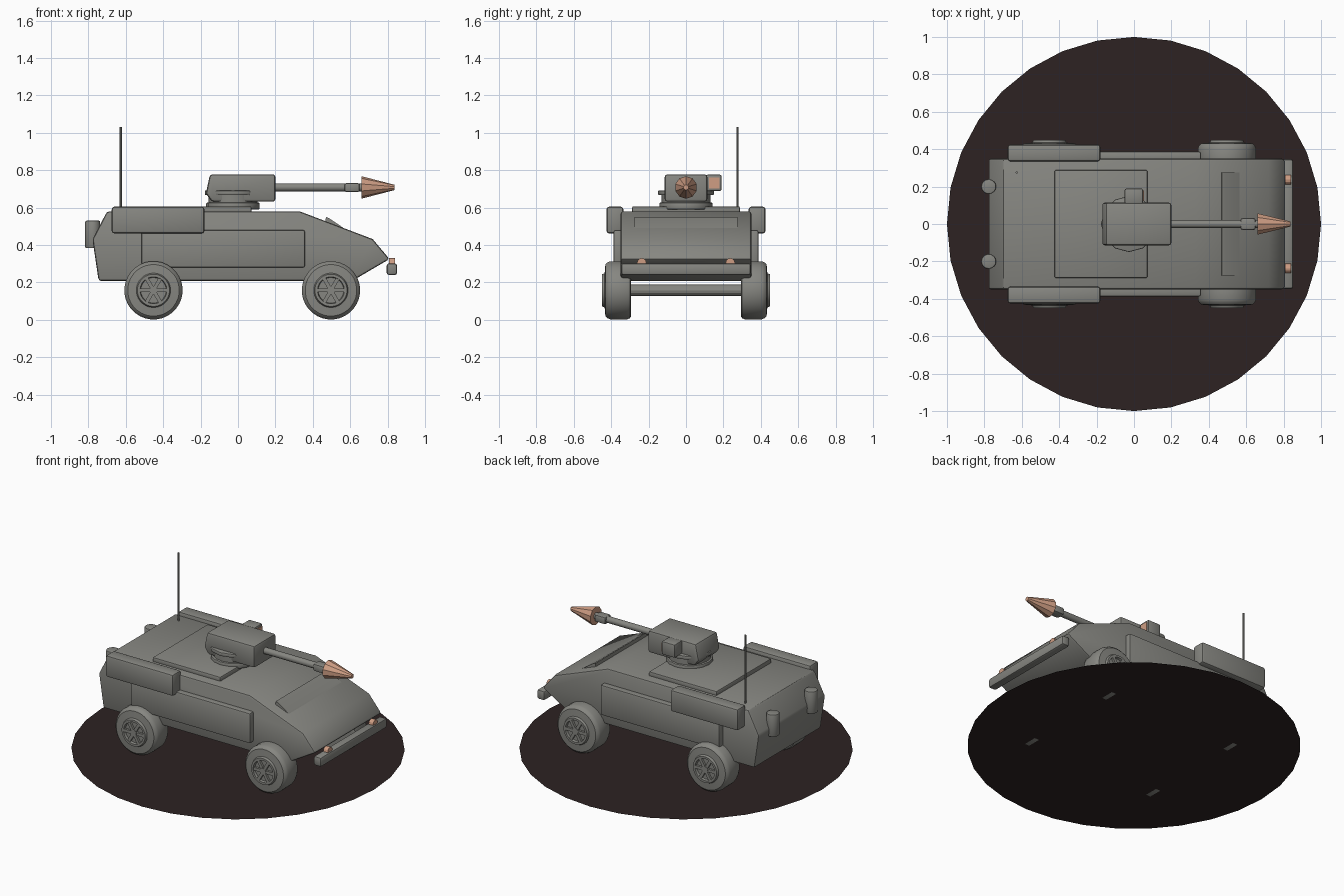
import bpy, bmesh, math
from mathutils import Matrix, Vector

if "Cube" in bpy.data.objects:
    bpy.data.objects.remove(bpy.data.objects["Cube"])


def material(name, rgb):
    m = bpy.data.materials.new(name)
    m.diffuse_color = (*rgb, 1)
    m.use_nodes = True
    m.node_tree.nodes["Principled BSDF"].inputs["Base Color"].default_value = m.diffuse_color
    return m


GREY = material("armour grey", (0.24, 0.24, 0.22))
DARK = material("ground brown", (0.026, 0.016, 0.016))
COPPER = material("copper", (0.62, 0.34, 0.23))


def finish(name, bm, mat, bevel=0.0, segments=2):
    """Bevel sharp edges, shade smooth by angle and link the object."""
    bmesh.ops.recalc_face_normals(bm, faces=bm.faces)
    if bevel:
        sharp = [e for e in bm.edges if len(e.link_faces) == 2
                 and e.calc_face_angle() > math.radians(32)]
        bmesh.ops.bevel(bm, geom=sharp, offset=bevel, segments=segments,
                        profile=0.5, affect='EDGES', clamp_overlap=True)
    me = bpy.data.meshes.new(name)
    bm.to_mesh(me)
    bm.free()
    me.materials.append(mat)
    for p in me.polygons:
        p.use_smooth = True
    me.set_sharp_from_angle(angle=math.radians(28))
    ob = bpy.data.objects.new(name, me)
    bpy.context.collection.objects.link(ob)
    return ob


def box(name, lo, hi, mat=GREY, bevel=0.01):
    lo, hi = Vector(lo), Vector(hi)
    bm = bmesh.new()
    bmesh.ops.create_cube(bm, size=1)
    for v in bm.verts:
        v.co = (lo + hi) / 2 + v.co * (hi - lo)
    return finish(name, bm, mat, bevel)


def extrude_xz(name, profile, half_width, mat=GREY, bevel=0.01):
    """Side profile in x and z, extruded across the width."""
    bm = bmesh.new()
    a = [bm.verts.new((x, -half_width, z)) for x, z in profile]
    b = [bm.verts.new((x, half_width, z)) for x, z in profile]
    bm.faces.new(a)
    bm.faces.new(b)
    n = len(a)
    for i in range(n):
        j = (i + 1) % n
        bm.faces.new((a[i], a[j], b[j], b[i]))
    return finish(name, bm, mat, bevel)


def cylinder(name, start, end, r1, r2=None, sides=16, mat=GREY, bevel=0.0):
    start, end = Vector(start), Vector(end)
    d = end - start
    turn = d.to_track_quat('Z', 'Y').to_matrix().to_4x4()
    bm = bmesh.new()
    bmesh.ops.create_cone(bm, cap_ends=True, segments=sides, radius1=r1,
                          radius2=r1 if r2 is None else r2, depth=d.length,
                          matrix=Matrix.Translation((start + end) / 2) @ turn)
    return finish(name, bm, mat, bevel)


def lathe_y(name, profile, centre, side, sides=32):
    """Revolve (radius, y) points about the wheel axle."""
    bm = bmesh.new()
    rings = []
    for r, y in profile:
        rings.append([bm.verts.new((
            centre[0] + r * math.sin(2 * math.pi * (i + .5) / sides), side * y,
            centre[1] + r * math.cos(2 * math.pi * (i + .5) / sides)))
            for i in range(sides)])
    for a, b in zip(rings, rings[1:]):
        for i in range(sides):
            j = (i + 1) % sides
            bm.faces.new((a[i], a[j], b[j], b[i]))
    bm.faces.new(rings[0])
    bm.faces.new(rings[-1])
    return finish(name, bm, GREY)


# Round ground disc
bm = bmesh.new()
bmesh.ops.create_circle(bm, cap_ends=True, segments=32, radius=1,
                        matrix=Matrix.Translation((0, 0, 0.003)))
finish("ground_disc", bm, DARK)

# Hull with sloped nose, and raised vision hatch on the slope
extrude_xz("hull", [(-0.745, 0.208), (-0.778, 0.43), (-0.70, 0.58),
                    (0.33, 0.58), (0.72, 0.432), (0.81, 0.325),
                    (0.61, 0.208)], 0.35, bevel=0.014)
extrude_xz("nose_hatch", [(0.465, 0.50), (0.47, 0.55), (0.485, 0.545),
                          (0.575, 0.484), (0.56, 0.47)], 0.275, bevel=0)

# Side armour, storage bins, rear canisters and headlights
for side, label in ((-1, "right"), (1, "left")):
    def span(a, b):
        return sorted((side * a, side * b))
    y0, y1 = span(0.33, 0.387)
    box(f"side_armour_{label}", (-0.515, y0, 0.28), (0.358, y1, 0.48))
    y0, y1 = span(0.335, 0.425)
    box(f"storage_bin_{label}", (-0.675, y0, 0.462), (-0.18, y1, 0.605), bevel=0.014)
    cylinder(f"rear_canister_{label}", (-0.777, side * 0.2, 0.383),
             (-0.777, side * 0.2, 0.53), 0.04, sides=16, bevel=0.007)
    cylinder(f"headlight_{label}", (0.808, side * 0.237, 0.305),
             (0.84, side * 0.237, 0.305), 0.025, sides=12, mat=COPPER)

# Front bumper
box("front_bumper", (0.795, -0.347, 0.24), (0.85, 0.347, 0.302), bevel=0.012)

# Wheels: tyre, recessed rim, hub and spokes
TYRE = [(0.08, 0.293), (0.138, 0.293), (0.150, 0.300), (0.156, 0.315),
        (0.156, 0.405), (0.150, 0.420), (0.138, 0.431), (0.092, 0.435),
        (0.086, 0.449), (0.072, 0.449), (0.068, 0.434)]
for x, end in ((-0.452, "rear"), (0.497, "front")):
    for side, label in ((-1, "right"), (1, "left")):
        tag = f"{end}_{label}"
        c = (x, 0.158)
        lathe_y(f"wheel_{tag}", TYRE, c, side)
        cylinder(f"hub_{tag}", (x, side * 0.42, c[1]), (x, side * 0.45, c[1]),
                 0.022, sides=12)
        bm = bmesh.new()
        for k in range(6):
            m = (Matrix.Translation((x, side * 0.438, c[1]))
                 @ Matrix.Rotation(k * math.pi / 3, 4, 'Y')
                 @ Matrix.Translation((0.045, 0, 0))
                 @ Matrix.Diagonal((0.06, 0.02, 0.02, 1)))
            bmesh.ops.create_cube(bm, size=1, matrix=m)
        finish(f"spokes_{tag}", bm, GREY)
    # Axle joining each pair of wheels
    cylinder(f"axle_{end}", (x, -0.30, 0.158), (x, 0.30, 0.158), 0.03, sides=12)

# Roof plate and turret ring
box("roof_plate", (-0.425, -0.288, 0.57), (0.072, 0.288, 0.607), bevel=0.008)
TX = -0.027
cylinder("turret_ring", (TX, 0, 0.59), (TX, 0, 0.627), 0.143, sides=16, bevel=0.006)
cylinder("turret_neck", (TX, 0, 0.62), (TX, 0, 0.67), 0.13, sides=16)
cylinder("turret_collar", (TX, 0, 0.667), (TX, 0, 0.692), 0.15, sides=12, bevel=0.006)

# Turret housing with slanted rear
extrude_xz("turret", [(-0.172, 0.675), (-0.15, 0.778), (0.2, 0.778),
                      (0.2, 0.632), (-0.14, 0.632)], 0.114, bevel=0.014)

# Sight box with copper lens
box("sight_box", (-0.05, 0.107, 0.688), (0.048, 0.19, 0.777))
box("sight_lens", (0.044, 0.122, 0.703), (0.053, 0.178, 0.762), COPPER, 0)

# Gun: barrel, muzzle block and pointed tip
cylinder("gun_barrel", (0.18, 0, 0.708), (0.69, 0, 0.708), 0.021, sides=16)
box("muzzle_block", (0.57, -0.031, 0.683), (0.65, 0.031, 0.731), bevel=0.01)
cylinder("muzzle_cone", (0.66, 0, 0.708), (0.838, 0, 0.708), 0.06, 0.014,
         sides=10, mat=COPPER)

# Antenna
cylinder("antenna", (-0.627, 0.275, 0.57), (-0.627, 0.275, 1.03), 0.006, sides=8)
